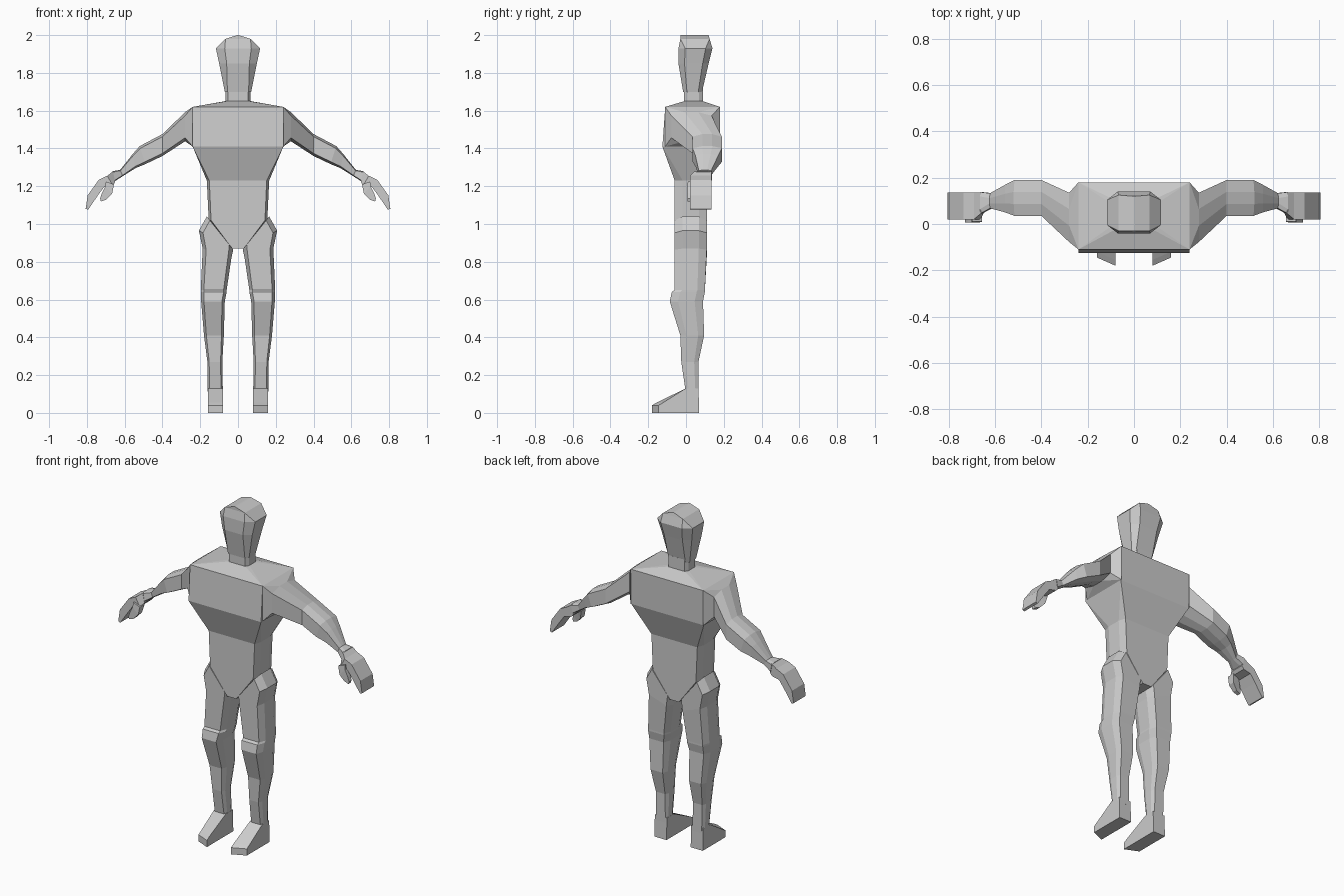
import bpy, bmesh
from math import sin, cos

cube = bpy.data.objects.get("Cube")
if cube:
    bpy.data.objects.remove(cube, do_unlink=True)

grey = bpy.data.materials.new("light_grey")
grey.use_nodes = True
grey.diffuse_color = (.6, .6, .6, 1)
grey.node_tree.nodes["Principled BSDF"].inputs["Base Color"].default_value = grey.diffuse_color


def lerp(a, b, t):
    return a + (b - a) * t


def section(start, end, front, back, bevel, side_bevel):
    """Rectangle with cut corners, from start to end in (x, z) and front to back in y."""
    points = []
    for along, across in ((bevel, 0), (0, side_bevel)):
        corners = [(along, across), (1 - along, across), (1 - along, 1 - across), (along, 1 - across)]
        points.append([(lerp(start[0], end[0], u), lerp(front, back, v), lerp(start[1], end[1], u))
                       for u, v in corners])
    long_side, short_side = points
    return [long_side[0], long_side[1], short_side[1], short_side[2],
            long_side[2], long_side[3], short_side[3], short_side[0]]


def body_level(z, half, front, back, bevel=0, side_bevel=0):
    return section((-half, z), (half, z), front, back, bevel, side_bevel)


def leg_level(z, inner, outer, front, back, hip_rise=0):
    return section((inner, z), (outer, z + hip_rise), front, back, .12, .25)


def arm_section(x, z, half, front, back, tilt=0, bevel=0, side_bevel=0):
    dx, dz = half * sin(tilt), half * cos(tilt)
    return section((x - dx, z - dz), (x + dx, z + dz), front, back, bevel, side_bevel)


def loft(name, rings, mirror=False):
    bm = bmesh.new()
    loops = [[bm.verts.new(point) for point in ring] for ring in rings]
    for low, high in zip(loops, loops[1:]):
        for i in range(len(low)):
            bm.faces.new((low[i - 1], low[i], high[i], high[i - 1]))
    bm.faces.new(loops[0])
    bm.faces.new(loops[-1])
    bmesh.ops.remove_doubles(bm, verts=bm.verts[:], dist=.0001)
    bmesh.ops.recalc_face_normals(bm, faces=bm.faces[:])
    mesh = bpy.data.meshes.new(name)
    bm.to_mesh(mesh)
    bm.free()
    mesh.materials.append(grey)
    part = bpy.data.objects.new(name, mesh)
    bpy.context.collection.objects.link(part)
    if mirror:
        part.modifiers.new("mirror", 'MIRROR')


belly, spine = -.06, .11

# Torso from crotch to neck base
loft("torso", [
    body_level(.87, half=.03, front=belly, back=spine),
    body_level(1.02, half=.155, front=belly, back=spine, bevel=.04, side_bevel=.25),
    body_level(1.23, half=.165, front=belly, back=spine, bevel=.04, side_bevel=.25),
    body_level(1.41, half=.24, front=-.125, back=.175),
    body_level(1.62, half=.24, front=-.11, back=.18),
    body_level(1.65, half=.07, front=-.01, back=.09, bevel=.1, side_bevel=.2),
])

# Neck and head with an arched crown
loft("neck", [
    body_level(z, half=.066, front=-.01, back=.09, bevel=.1, side_bevel=.2)
    for z in (1.63, 1.72)
])
loft("head", [
    body_level(1.7, half=.07, front=-.015, back=.085, bevel=.1, side_bevel=.2),
    body_level(1.85, half=.1, front=-.04, back=.12, bevel=.2, side_bevel=.2),
    body_level(1.93, half=.117, front=-.04, back=.14, bevel=.2, side_bevel=.2),
    body_level(1.98, half=.066, front=-.03, back=.125),
    body_level(2, half=.004, front=-.03, back=.12),
])

# Legs, with the top sloping up along the hip
loft("legs", [
    leg_level(.87, inner=.03, outer=.165, front=belly, back=spine, hip_rise=.17),
    leg_level(.865, inner=.025, outer=.207, front=belly, back=spine, hip_rise=.1),
    leg_level(.82, inner=.035, outer=.187, front=belly, back=spine, hip_rise=.05),
    leg_level(.65, inner=.06, outer=.197, front=belly, back=.1),
    leg_level(.64, inner=.06, outer=.197, front=-.075, back=.1),
    leg_level(.59, inner=.07, outer=.195, front=-.086, back=.09),
    leg_level(.41, inner=.075, outer=.18, front=-.03, back=.096),
    leg_level(.27, inner=.083, outer=.162, front=-.025, back=.066),
    leg_level(.1, inner=.08, outer=.16, front=0, back=.067),
], mirror=True)


# Feet: side profile swept across, with a slanted toe
def foot_side(x, toe):
    return [(x, .07, 0), (x, toe, 0), (x, toe, .04), (x, toe + .025, .055),
            (x, 0, .13), (x, .066, .13)]


loft("feet", [foot_side(.08, toe=-.18), foot_side(.16, toe=-.145)], mirror=True)

# Arms from shoulder to wrist
round_cut = {"bevel": .12, "side_bevel": .33}
loft("arms", [
    arm_section(.24, 1.515, half=.105, front=-.11, back=.18),
    arm_section(.28, 1.515, half=.077, front=-.078, back=.135, **round_cut),
    arm_section(.4, 1.418, half=.058, front=.035, back=.19, **round_cut),
    arm_section(.505, 1.365, half=.05, front=.035, back=.19, tilt=.3, **round_cut),
    arm_section(.55, 1.333, half=.038, front=.05, back=.17, tilt=.2, **round_cut),
    arm_section(.617, 1.27, half=.018, front=.068, back=.133, tilt=.4, **round_cut),
    arm_section(.66, 1.252, half=.028, front=.045, back=.138, tilt=.2, bevel=.1, side_bevel=.2),
], mirror=True)

# Hands with curled fingers, and thumbs
palm, knuckles = .02, .135
loft("hands", [
    arm_section(.656, 1.25, half=.029, front=.045, back=knuckles, tilt=.2),
    arm_section(.678, 1.23, half=.029, front=palm, back=knuckles, tilt=.5),
    arm_section(.724, 1.214, half=.024, front=palm, back=knuckles, tilt=.6),
    arm_section(.77, 1.15, half=.026, front=palm, back=knuckles, tilt=1.5),
    arm_section(.8, 1.078, half=.007, front=palm, back=knuckles, tilt=1.2),
], mirror=True)
loft("thumbs", [
    arm_section(.678, 1.217, half=.023, front=.01, back=.055, tilt=1.2),
    arm_section(.685, 1.18, half=.026, front=.007, back=.045, tilt=.8),
    arm_section(.708, 1.147, half=.021, front=.007, back=.035, tilt=.6),
    arm_section(.728, 1.127, half=.008, front=.007, back=.03, tilt=.3),
], mirror=True)
